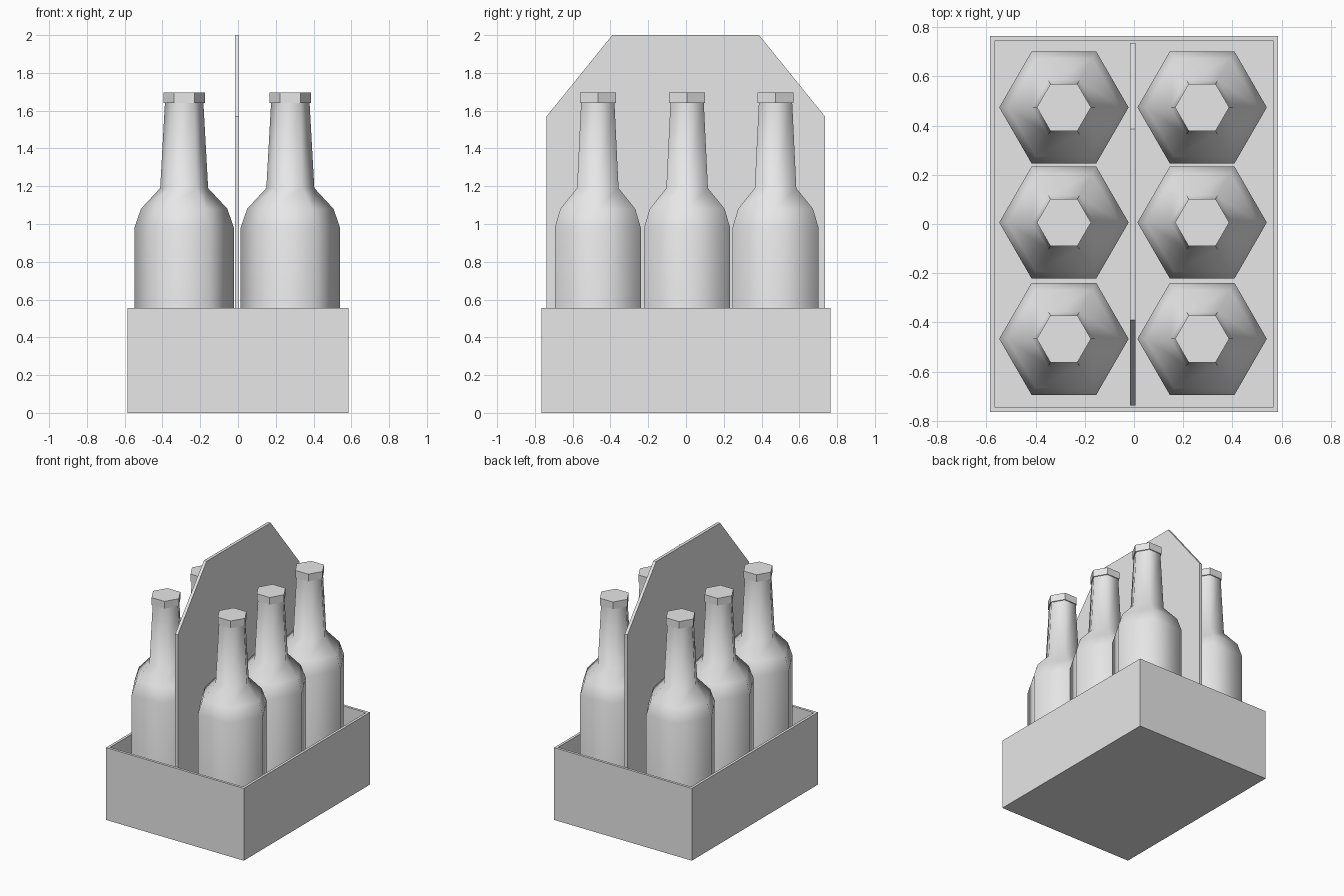
import bpy
import bmesh
import math
from mathutils import Vector

cube = bpy.data.objects.get("Cube")
if cube:
    bpy.data.objects.remove(cube, do_unlink=True)

grey = bpy.data.materials.new("plain_grey")
grey.use_nodes = True
grey.diffuse_color = (0.8, 0.8, 0.8, 1)
grey.node_tree.nodes["Principled BSDF"].inputs["Base Color"].default_value = (0.8, 0.8, 0.8, 1)


def finish(name, bm, smooth=False):
    """Turn a bmesh into a named object."""
    bmesh.ops.recalc_face_normals(bm, faces=bm.faces)
    for face in bm.faces:
        face.smooth = smooth and len(face.verts) == 4
    mesh = bpy.data.meshes.new(name)
    bm.to_mesh(mesh)
    bm.free()
    mesh.materials.append(grey)
    obj = bpy.data.objects.new(name, mesh)
    bpy.context.collection.objects.link(obj)
    return obj


def lathe(name, profile, sides, smooth):
    """Stack rings of (radius, height) and close both ends."""
    bm = bmesh.new()
    rings = []
    for r, z in profile:
        angles = [math.tau * i / sides for i in range(sides)]
        rings.append([bm.verts.new((r * math.cos(a), r * math.sin(a), z)) for a in angles])
    for low, high in zip(rings, rings[1:]):
        for i in range(sides):
            j = (i + 1) % sides
            bm.faces.new((low[i], low[j], high[j], high[i]))
    bm.faces.new(rings[0])
    bm.faces.new(rings[-1])
    return finish(name, bm, smooth)


# Open carrier box with thin walls
WALL = 0.028
bm = bmesh.new()
bmesh.ops.create_cube(bm, size=1)
for v in bm.verts:
    v.co = Vector((v.co.x * 1.17, v.co.y * 1.53, (v.co.z + 0.5) * 0.555))
top = max(bm.faces, key=lambda f: f.calc_center_median().z)
bmesh.ops.inset_region(bm, faces=[top], thickness=WALL)
inner = bmesh.ops.extrude_face_region(bm, geom=[top])["geom"]
bmesh.ops.delete(bm, geom=[top], context="FACES_ONLY")
for v in inner:
    if isinstance(v, bmesh.types.BMVert):
        v.co.z = WALL
finish("carrier_box", bm)

# Upright centre panel with clipped top corners
outline = [(-0.738, WALL), (0.735, WALL), (0.735, 1.57), (0.387, 2), (-0.39, 2), (-0.738, 1.57)]
bm = bmesh.new()
side = bm.faces.new([bm.verts.new((-0.017, y, z)) for y, z in outline])
moved = bmesh.ops.extrude_face_region(bm, geom=[side])["geom"]
bmesh.ops.translate(bm, vec=(0.023, 0, 0), verts=[v for v in moved if isinstance(v, bmesh.types.BMVert)])
finish("centre_panel", bm)

# Six hexagonal bottles with flat caps
body = [(0.263, WALL), (0.263, 0.98), (0.229, 1.08), (0.127, 1.19), (0.102, 1.64)]
cap = [(0.11, 1.64), (0.11, 1.695)]
for column, x in (("right", -0.285), ("left", 0.277)):
    for row, y in (("front", -0.467), ("middle", 0.006), ("back", 0.474)):
        for part, profile, smooth in (("bottle", body, True), ("cap", cap, False)):
            obj = lathe(f"{row}_{column}_{part}", profile, 6, smooth)
            obj.location = (x, y, 0)
